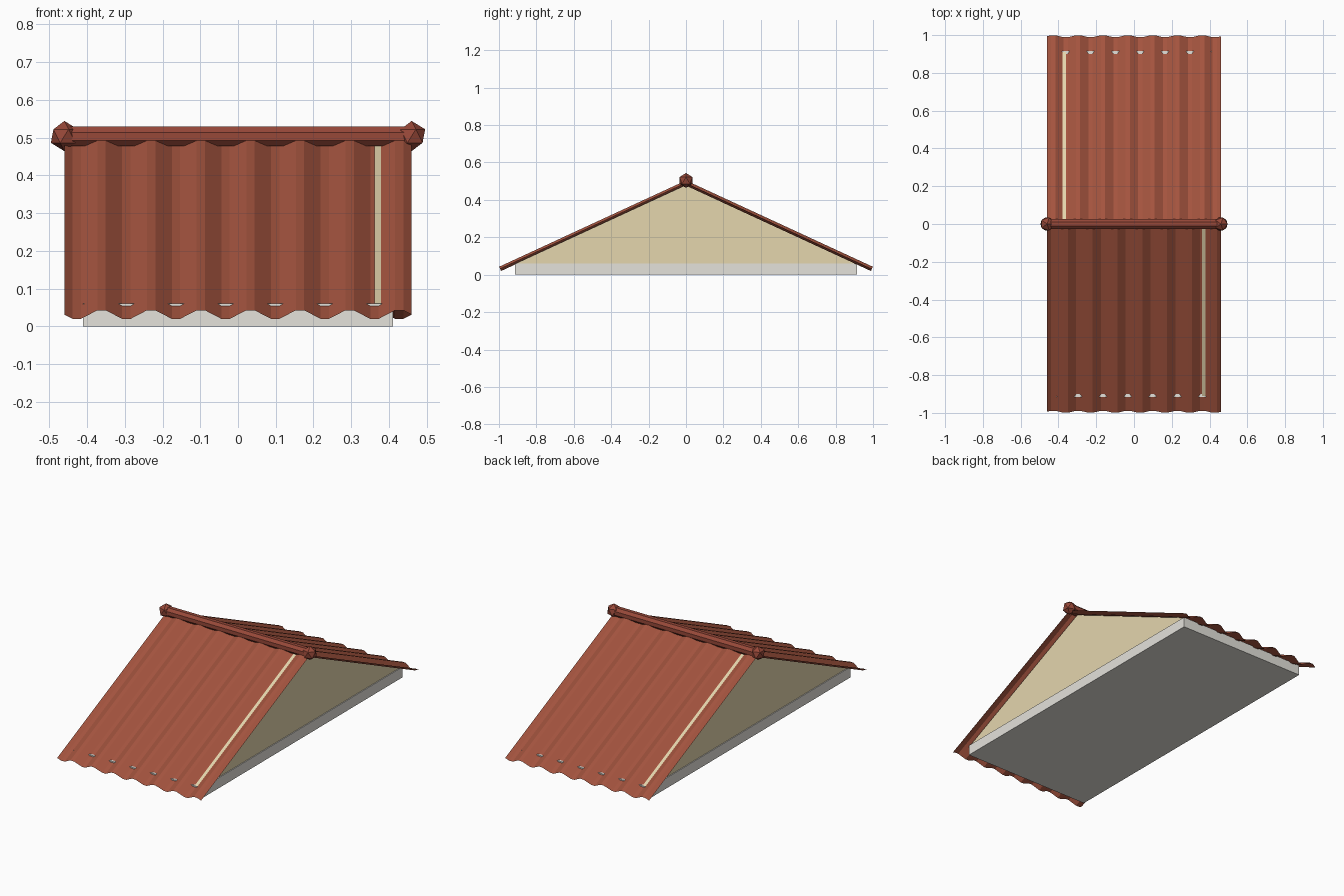
import bpy, bmesh
from math import sin, cos, pi, atan
from mathutils import Matrix, Vector

if "Cube" in bpy.data.objects:
    bpy.data.objects.remove(bpy.data.objects["Cube"])


def material(name, rgb):
    m = bpy.data.materials.new(name)
    m.diffuse_color = (*rgb, 1)
    m.use_nodes = True
    m.node_tree.nodes["Principled BSDF"].inputs["Base Color"].default_value = m.diffuse_color
    return m


STONE = material("stone", (0.78, 0.76, 0.71))
PLASTER = material("plaster", (0.78, 0.67, 0.42))
TILE = material("tile", (0.38, 0.09, 0.05))
RIDGE = material("ridge", (0.31, 0.065, 0.04))


def finish(bm, name, mat):
    me = bpy.data.meshes.new(name)
    bm.to_mesh(me)
    bm.free()
    me.materials.append(mat)
    ob = bpy.data.objects.new(name, me)
    bpy.context.collection.objects.link(ob)
    return ob


# Base slab
bm = bmesh.new()
bmesh.ops.create_cube(bm, size=1, matrix=Matrix.Translation((0, 0, 0.03))
                      @ Matrix.Diagonal((0.82, 1.83, 0.06, 1)))
finish(bm, "base_slab", STONE)

# Triangular gable walls at both ends
for side, name in ((1, "gable_right"), (-1, "gable_left")):
    bm = bmesh.new()
    x0, x1 = sorted((side * 0.361, side * 0.405))
    f = bm.faces.new([bm.verts.new((x0, y, z))
                      for y, z in ((-0.91, 0.06), (0.91, 0.06), (0, 0.48))])
    r = bmesh.ops.extrude_face_region(bm, geom=[f])
    bmesh.ops.translate(bm, vec=(x1 - x0, 0, 0),
                        verts=[v for v in r["geom"] if isinstance(v, bmesh.types.BMVert)])
    bmesh.ops.recalc_face_normals(bm, faces=bm.faces)
    finish(bm, name, PLASTER)

# Corrugated roof sheets: 7 waves of 6 flat strips, the back one turned around
WAVES, STEPS, AMP, HALF = 7, 6, 0.0145, 0.46
pitch = atan(0.4615)
normal = Vector((0, -sin(pitch), cos(pitch)))
for turn, name in ((0, "roof_front"), (pi, "roof_back")):
    bm = bmesh.new()
    rows = []
    for i in range(WAVES * STEPS + 1):
        x = -HALF + 2 * HALF * i / (WAVES * STEPS)
        off = normal * (-AMP * sin(2 * pi * i / STEPS))
        rows.append([bm.verts.new(Vector((x, y, z)) + off)
                     for y, z in ((-0.994, 0.031), (0, 0.49))])
    for a, b in zip(rows, rows[1:]):
        bm.faces.new((a[0], b[0], b[1], a[1]))
    bmesh.ops.rotate(bm, cent=(0, 0, 0), matrix=Matrix.Rotation(turn, 3, 'Z'), verts=bm.verts)
    finish(bm, name, TILE)

# Octagonal ridge bar
bm = bmesh.new()
bmesh.ops.create_cone(bm, cap_ends=True, segments=8, radius1=0.028, radius2=0.028, depth=0.92,
                      matrix=Matrix.Translation((0, 0, 0.503))
                      @ Matrix.Rotation(pi / 2, 4, 'Y') @ Matrix.Rotation(pi / 8, 4, 'Z'))
finish(bm, "ridge_bar", RIDGE)

# Faceted knobs on the ridge ends
for side, name in ((1, "ridge_knob_right"), (-1, "ridge_knob_left")):
    bm = bmesh.new()
    bmesh.ops.create_icosphere(bm, subdivisions=1, radius=0.04,
                               matrix=Matrix.Translation((side * 0.46, 0, 0.504)))
    finish(bm, name, RIDGE)
